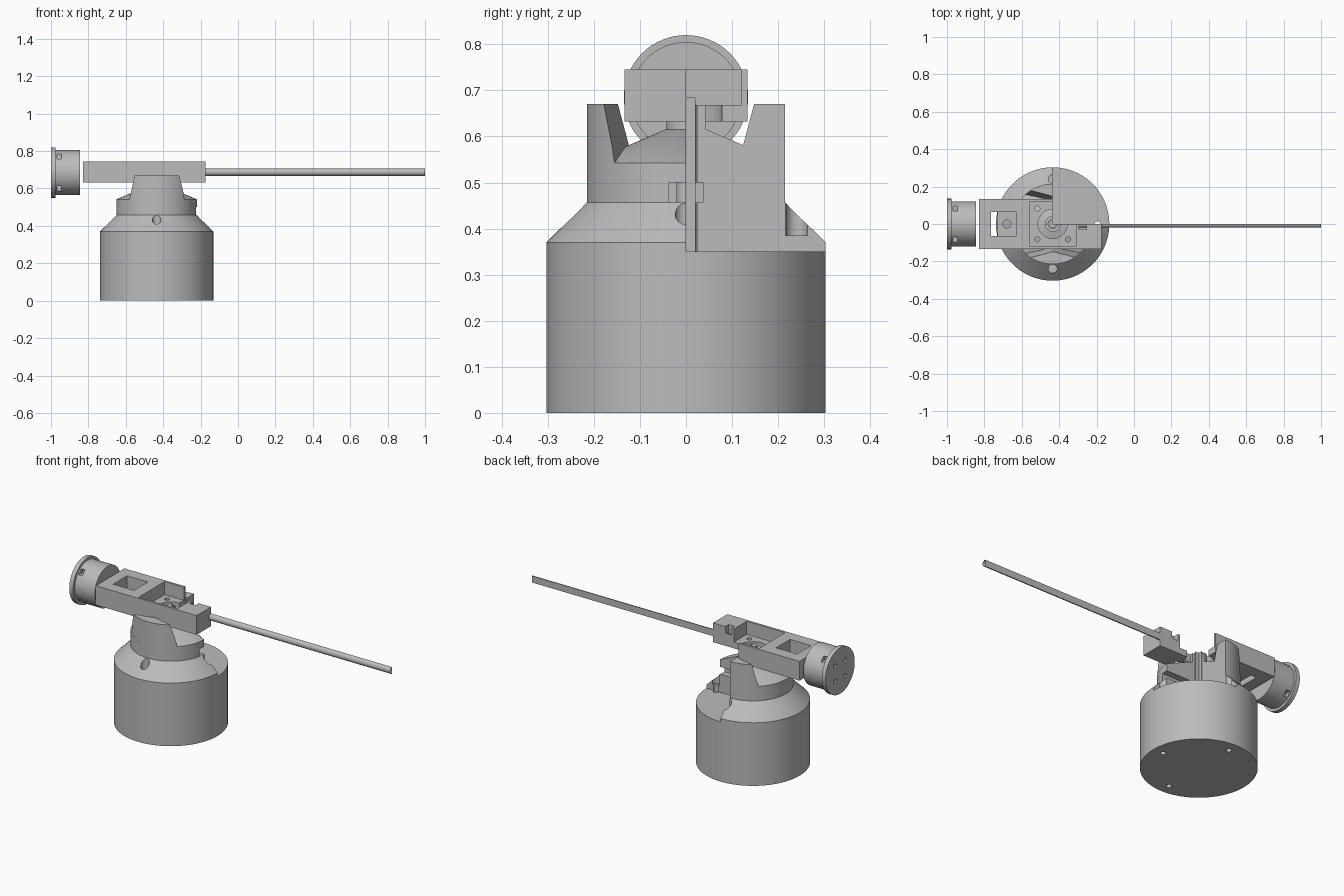
import bpy, bmesh, math
from mathutils import Matrix, Vector

old = bpy.data.objects.get("Cube")
if old:
    bpy.data.objects.remove(old, do_unlink=True)

grey = bpy.data.materials.new("plain_grey")
grey.use_nodes = True
grey.diffuse_color = (0.5, 0.5, 0.5, 1)
grey.node_tree.nodes["Principled BSDF"].inputs["Base Color"].default_value = (0.5, 0.5, 0.5, 1)

CX = -0.435          # turning axis of the base
AXIS_Z = 0.687       # height of the rod axis


def finish(name, bm):
    bmesh.ops.recalc_face_normals(bm, faces=bm.faces)
    mesh = bpy.data.meshes.new(name)
    bm.to_mesh(mesh)
    bm.free()
    mesh.materials.append(grey)
    ob = bpy.data.objects.new(name, mesh)
    bpy.context.collection.objects.link(ob)
    return ob


def box(name, x0, x1, y0, y1, z0, z1):
    bm = bmesh.new()
    bmesh.ops.create_cube(bm, size=1)
    size = Matrix.Diagonal((x1 - x0, y1 - y0, z1 - z0, 1))
    mid = Matrix.Translation(((x0 + x1) / 2, (y0 + y1) / 2, (z0 + z1) / 2))
    bm.transform(mid @ size)
    return finish(name, bm)


def rod_between(name, a, b, r, n=48):
    a, b = Vector(a), Vector(b)
    bm = bmesh.new()
    bmesh.ops.create_cone(bm, cap_ends=True, segments=n, radius1=r, radius2=r, depth=(b - a).length)
    turn = (b - a).to_track_quat('Z', 'Y').to_matrix().to_4x4()
    bm.transform(Matrix.Translation((a + b) / 2) @ turn)
    return finish(name, bm)


def upright(name, x, y, z0, z1, r, n=48):
    return rod_between(name, (x, y, z0), (x, y, z1), r, n)


def along(name, x0, x1, r, y=0, z=AXIS_Z, n=48):
    return rod_between(name, (x0, y, z), (x1, y, z), r, n)


def lathe(name, profile, n=96):
    bm = bmesh.new()
    vs = [bm.verts.new((r, 0, z)) for r, z in profile]
    es = [bm.edges.new(p) for p in zip(vs, vs[1:])]
    bmesh.ops.spin(bm, geom=vs + es, cent=(0, 0, 0), axis=(0, 0, 1),
                   angle=math.tau, steps=n)
    bmesh.ops.remove_doubles(bm, verts=bm.verts, dist=0.0001)
    bm.transform(Matrix.Translation((CX, 0, 0)))
    return finish(name, bm)


def loft(name, low, high):
    bm = bmesh.new()
    a = [bm.verts.new(p) for p in low]
    b = [bm.verts.new(p) for p in high]
    bm.faces.new(a)
    bm.faces.new(b)
    for i in range(len(a)):
        j = (i + 1) % len(a)
        bm.faces.new((a[i], a[j], b[j], b[i]))
    return finish(name, bm)


def combine(ob, tools, op='DIFFERENCE', keep=False):
    bpy.context.view_layer.objects.active = ob
    for tool in tools:
        m = ob.modifiers.new("cut", 'BOOLEAN')
        m.object, m.operation, m.solver = tool, op, 'EXACT'
        bpy.ops.object.modifier_apply(modifier=m.name)
        if not keep:
            bpy.data.objects.remove(tool, do_unlink=True)


bolt_spots = [(CX + 0.24 * math.cos(a), 0.24 * math.sin(a))
              for a in (0, math.pi / 2, math.pi, 1.5 * math.pi)]

# Base drum with four bolt holes
base = upright("base_drum", CX, 0, 0, 0.35, 0.303, 96)
combine(base, [upright("hole", x, y, -0.1, 0.5, 0.015, 24) for x, y in bolt_spots])

# Conical cap with collar, counterbored bolts and a nut slot
cap = lathe("cap", [(0, 0.35), (0.303, 0.35), (0.303, 0.37), (0.215, 0.457),
                    (0.215, 0.542), (0.045, 0.615), (0, 0.615)])
combine(cap, [upright("hole", x, y, 0.3, 0.5, 0.015, 24) for x, y in bolt_spots])
combine(cap, [upright("counterbore", x, y, 0.385, 0.53, 0.0235, 24) for x, y in bolt_spots])
combine(cap, [box("nut_slot", CX - 0.037, 0, -0.038, 0.037, 0.457, 0.5),
              upright("shaft_hole", CX, 0, 0.3, 0.8, 0.024)])

# Two upright horns with a shallow V inner face
horns = []
for side, label in ((-1, "front"), (1, "back")):
    def outline(mid, end, z):
        pts = ((0, mid), (0.3, end), (0.3, 0.4), (-0.3, 0.4), (-0.3, end))
        return [(CX + x, side * y, z) for x, y in pts]
    horn = upright(label + "_horn", CX, 0, 0.5, 0.67, 0.2149, 96)
    wedge = loft("wedge", outline(0.1, 0.19, 0.49), outline(0.153, 0.23, 0.69))
    combine(horn, [wedge], 'INTERSECT')
    horns.append(horn)

# Beam with a motor pocket, a window and a bore for the rod
beam = box("beam", -0.83, -0.175, -0.133, 0.133, 0.632, 0.745)
combine(beam, [box("pocket", -0.56, -0.31, -0.12, 0.12, 0.668, 0.8),
               box("window", -0.765, -0.63, -0.065, 0.065, 0.6, 0.8),
               box("clamp_slot", -0.295, -0.255, -0.03, 0.03, 0.69, 0.8),
               upright("bearing_seat", CX, 0, 0.6, 0.7, 0.078),
               along("bore", -0.9, -0.1, 0.021)])
combine(beam, [upright("screw_hole", CX + sx * 0.082, sy * 0.082, 0.6, 0.7, 0.014, 24)
               for sx in (-1, 1) for sy in (-1, 1)])

# Small carrier inside the window
carrier = box("window_carrier", -0.73, -0.63, -0.065, 0.065, 0.632, 0.66)
combine(carrier, [upright("hole", -0.68, 0, 0.6, 0.7, 0.022, 24)])

# Bearing hub, centre pin and long rod
hub = upright("bearing_hub", CX, 0, 0.61, 0.668, 0.042)
combine(hub, [upright("hole", CX, 0, 0.6, 0.7, 0.024)])
pin = upright("centre_pin", CX, 0, 0.35, 0.685, 0.021)
rod = along("long_rod", -0.31, 1, 0.0195)

# One quarter of the upper assembly is cut away
quarter = box("quarter_cutter", CX, 2, 0, 1, 0.3501, 1.2)
for ob in [cap, beam, hub, pin, rod] + horns:
    combine(ob, [quarter], keep=True)
bpy.data.objects.remove(quarter, do_unlink=True)

# Counterweight drum: flanged cup with side slots and end holes
drum = along("end_drum", -0.99, -0.845, 0.12, z=0.685, n=64)
combine(drum, [along("hollow", -0.975, -0.8, 0.105, z=0.685, n=64)])
flange = along("drum_flange", -1, -0.975, 0.135, z=0.685, n=64)
block = box("drum_block", -0.976, -0.86, -0.075, 0.075, 0.613, 0.757)
for sy in (-1, 1):
    for sz in (-1, 1):
        y, z = sy * 0.085, 0.685 + sz * 0.085
        combine(drum, [box("slot", -0.967, -0.943, y - 0.025, y + 0.025, z - 0.013, z + 0.013)])
        combine(flange, [along("hole", -1.1, -0.9, 0.012, sy * 0.045, 0.685 + sz * 0.045, 24)])
for ob in (flange, block, drum):
    combine(ob, [along("hole", -1.1, -0.8, 0.021)])

# Smooth round walls, keep hard edges
for ob in [base, cap, beam, carrier, hub, pin, rod, drum, flange, block] + horns:
    bpy.ops.object.select_all(action='DESELECT')
    ob.select_set(True)
    bpy.context.view_layer.objects.active = ob
    bpy.ops.object.shade_smooth_by_angle(angle=math.radians(30))
